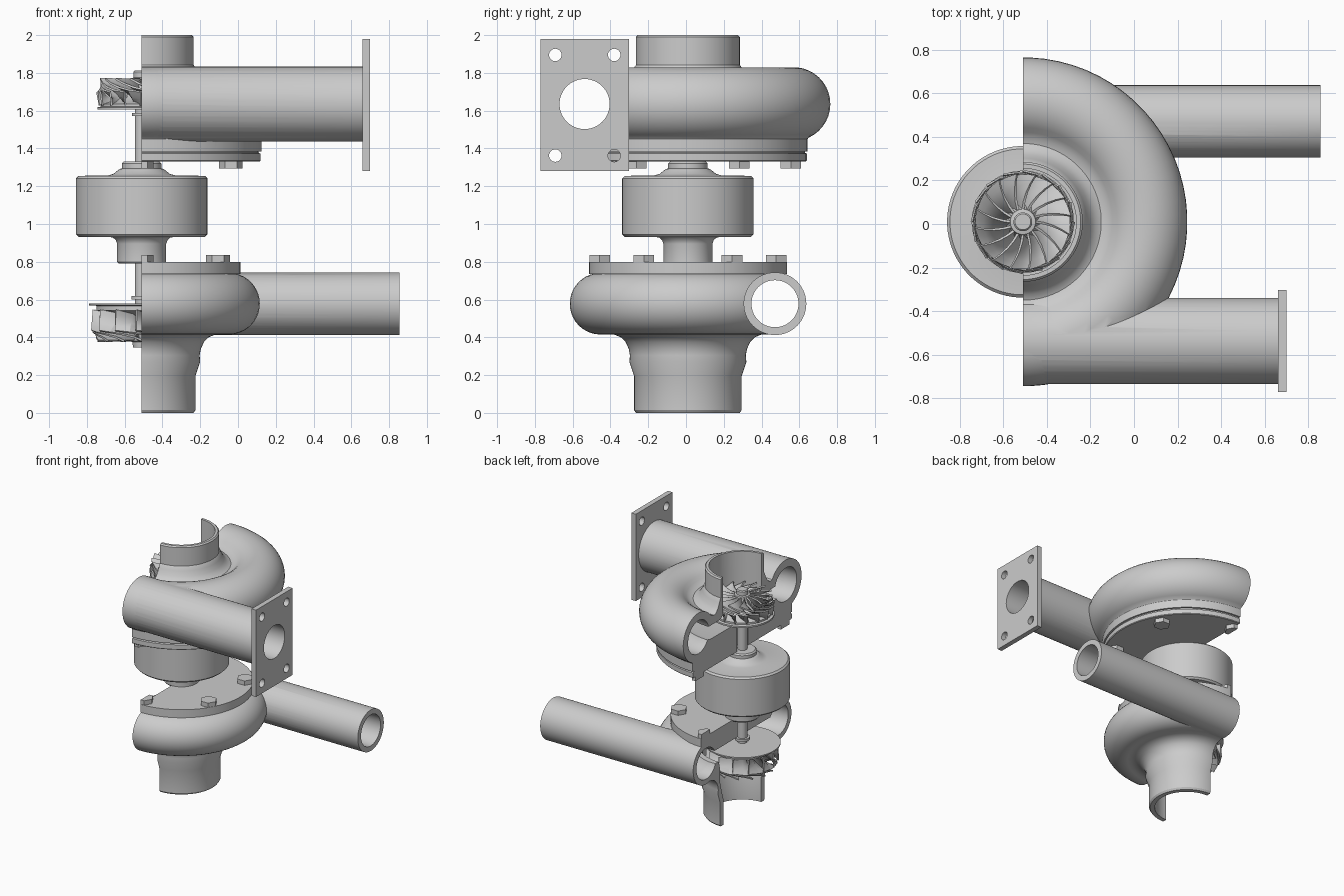
import bpy, bmesh
from math import sin, cos, pi, radians
from mathutils import Matrix, Vector

if "Cube" in bpy.data.objects:
    bpy.data.objects.remove(bpy.data.objects["Cube"])

AX, AY = -0.51, 0.01          # rotor axis; housings are cut open at x = AX


def new_obj(name, bm):
    bmesh.ops.recalc_face_normals(bm, faces=bm.faces)
    me = bpy.data.meshes.new(name)
    bm.to_mesh(me)
    bm.free()
    ob = bpy.data.objects.new(name, me)
    bpy.context.collection.objects.link(ob)
    return ob


def revolve(name, prof, steps=72):
    """Solid of revolution round the rotor axis from (radius, z) points."""
    bm = bmesh.new()
    rot = Matrix.Rotation(pi / steps, 3, 'Z')
    vs = [bm.verts.new(rot @ Vector((r, 0, z))) for r, z in prof]
    es = [bm.edges.new(p) for p in zip(vs, vs[1:])]
    if prof[0][0] > 0:
        es.append(bm.edges.new((vs[-1], vs[0])))
    bmesh.ops.spin(bm, geom=vs + es, axis=(0, 0, 1), cent=(0, 0, 0),
                   angle=2 * pi, steps=steps)
    bmesh.ops.remove_doubles(bm, verts=bm.verts, dist=1e-5)
    bmesh.ops.translate(bm, verts=bm.verts, vec=(AX, AY, 0))
    return new_obj(name, bm)


def arc(r, z, rad, a0, a1, n=22):
    return [(r + rad * cos(radians(a0 + (a1 - a0) * i / n)),
             z + rad * sin(radians(a0 + (a1 - a0) * i / n))) for i in range(n + 1)]


def rod_x(name, x0, x1, y, z, r, seg=56):
    bm = bmesh.new()
    m = Matrix.Translation(((x0 + x1) / 2, y, z)) @ Matrix.Rotation(pi / 2, 4, 'Y')
    bmesh.ops.create_cone(bm, cap_ends=True, segments=seg, radius1=r, radius2=r,
                          depth=x1 - x0, matrix=m)
    return new_obj(name, bm)


def box(name, lo, hi):
    bm = bmesh.new()
    lo, hi = Vector(lo), Vector(hi)
    bmesh.ops.create_cube(bm, size=1, matrix=Matrix.Translation((lo + hi) / 2)
                          @ Matrix.Diagonal((*(hi - lo), 1)))
    return new_obj(name, bm)


def combine(ob, ops):
    """Apply boolean (operation, helper) pairs, then remove the helpers."""
    for op, other in ops:
        m = ob.modifiers.new(op, 'BOOLEAN')
        m.operation, m.solver, m.object = op, 'EXACT', other
        other.hide_render = True
    bake(ob)
    for h in {o for _, o in ops}:
        bpy.data.objects.remove(h)
    return ob


def bake(ob):
    dg = bpy.context.evaluated_depsgraph_get()
    me = bpy.data.meshes.new_from_object(ob.evaluated_get(dg))
    ob.modifiers.clear()
    ob.data = me


def half_cutter():
    return box("half_cutter", (-3, -3, -1), (AX, 3, 3))


def bolts(name, r, z0, z1):
    bm = bmesh.new()
    for a in (-90, -30, 30, 90):
        p = (AX + r * cos(radians(a)), AY + r * sin(radians(a)), (z0 + z1) / 2)
        before = set(bm.verts)
        res = bmesh.ops.create_cone(bm, cap_ends=True, segments=6, radius1=0.063,
                                    radius2=0.063, depth=z1 - z0)
        # hexagon corner points along x
        bmesh.ops.rotate(bm, verts=res['verts'], cent=(0, 0, 0),
                         matrix=Matrix.Rotation(pi / 2, 3, 'Z'))
        bmesh.ops.translate(bm, verts=res['verts'], vec=p)
    return combine(new_obj(name, bm), [('DIFFERENCE', half_cutter())])


def blades(name, count, hub, shroud, twist):
    """Curved blades lofted between a hub curve and a shroud curve."""
    bm = bmesh.new()
    n = len(hub)
    for k in range(count):
        rows = []
        for i, (h, s) in enumerate(zip(hub, shroud)):
            t = i / (n - 1)
            row = []
            for j in range(5):
                u = j / 4
                r, z = h[0] + (s[0] - h[0]) * u, h[1] + (s[1] - h[1]) * u
                a = 2 * pi * k / count + radians(twist) * (t ** 1.3 - 0.35 * u * (1 - t))
                row.append(bm.verts.new((AX + r * cos(a), AY + r * sin(a), z)))
            rows.append(row)
        for a, b in zip(rows, rows[1:]):
            for j in range(4):
                bm.faces.new((a[j], a[j + 1], b[j + 1], b[j]))
    ob = new_obj(name, bm)
    m = ob.modifiers.new("thick", 'SOLIDIFY')
    m.thickness, m.offset = 0.011, 0
    bake(ob)


# Upper housing: scroll, inlet collar, tangential pipe
UZ = 1.635
upper = revolve("upper_scroll_housing",
    [(0, 1.385), (0.635, 1.385), (0.635, 1.45)] + arc(0.56, UZ, 0.195, -66, 140) +
    [(0.385, 1.742), (0.36, 1.735), (0.335, 1.745), (0.31, 1.775), (0.292, 1.81),
     (0.283, 1.832), (0.275, 1.842), (0.275, 1.99), (0.265, 2.0), (0, 2.0)])
cav = revolve("upper_cavity",
    [(0, 2.1), (0.245, 2.1), (0.245, 1.70), (0.27, 1.68), (0.31, 1.67)] +
    arc(0.56, UZ, 0.133, 165, -150, 36) +
    [(0.40, 1.56), (0.07, 1.56), (0.07, 1.3), (0, 1.3)])
combine(upper, [
    ('UNION', rod_x("pipe", -0.8, 0.67, -0.537, UZ, 0.198)),
    ('DIFFERENCE', cav),
    ('DIFFERENCE', rod_x("bore", -0.75, 1, -0.537, UZ, 0.1325)),
    ('DIFFERENCE', half_cutter())])

# Square pipe flange with four bolt holes
flange = box("upper_pipe_flange", (0.66, -0.77, 1.28), (0.70, -0.303, 1.98))
combine(flange, [('DIFFERENCE', rod_x("h", 0.5, 1, -0.537, UZ, 0.1325))] +
        [('DIFFERENCE', rod_x("h", 0.5, 1, y, z, 0.033, 24))
         for y in (-0.692, -0.38) for z in (1.362, 1.895)])

# Upper backplate and its bolts
plate = revolve("upper_backplate", [(0.07, 1.33), (0.625, 1.33), (0.63, 1.335),
    (0.63, 1.372), (0.62, 1.378), (0.62, 1.39), (0.07, 1.39)])
combine(plate, [('DIFFERENCE', half_cutter())])
bolts("upper_bolts", 0.545, 1.295, 1.335)

# Lower housing: scroll, flared downpipe, tangential pipe
LZ = 0.578
lower = revolve("lower_scroll_housing",
    [(0, 0.745), (0.42, 0.745)] + arc(0.463, LZ, 0.163, 88, -105) +
    [(0.385, 0.413), (0.355, 0.40), (0.33, 0.375), (0.314, 0.34), (0.307, 0.305),
     (0.31, 0.27), (0.285, 0.195), (0.285, 0.015), (0.275, 0), (0, 0)])
cav = revolve("lower_cavity",
    [(0, -0.1), (0.24, -0.1), (0.24, 0.20), (0.265, 0.28), (0.285, 0.36),
     (0.29, 0.50), (0.31, 0.535)] + arc(0.463, LZ, 0.122, 202, 510, 36) +
    [(0.30, 0.64), (0.06, 0.64), (0.06, 0.9), (0, 0.9)])
combine(lower, [
    ('UNION', rod_x("pipe", -0.8, 0.855, 0.471, LZ, 0.166)),
    ('DIFFERENCE', cav),
    ('DIFFERENCE', rod_x("bore", -0.75, 1, 0.471, LZ, 0.1245)),
    ('DIFFERENCE', half_cutter())])

# Lower backplate and its bolts
plate = revolve("lower_backplate", [(0.06, 0.735), (0.525, 0.735), (0.525, 0.80), (0.06, 0.80)])
combine(plate, [('DIFFERENCE', half_cutter())])
bolts("lower_bolts", 0.467, 0.795, 0.835)

# Central bearing body
revolve("bearing_body", [(0, 0.79), (0.122, 0.79), (0.13, 0.80), (0.13, 0.895), (0.137, 0.915),
    (0.152, 0.928), (0.175, 0.932), (0.335, 0.932), (0.348, 0.945), (0.348, 1.242),
    (0.335, 1.255), (0.18, 1.257), (0.15, 1.265), (0.125, 1.285), (0.118, 1.29),
    (0.105, 1.295), (0.105, 1.32), (0.095, 1.33), (0, 1.33)])

# Shaft with collars
revolve("rotor_shaft", [(0, 0.35), (0.036, 0.35), (0.036, 0.60), (0.055, 0.60), (0.055, 0.62),
    (0.036, 0.62), (0.036, 1.572), (0.052, 1.572), (0.052, 1.588), (0.036, 1.588),
    (0.036, 1.80), (0, 1.80)], 32)

# Upper wheel
revolve("upper_wheel_hub", [(0, 1.605), (0.235, 1.605), (0.235, 1.618), (0.215, 1.622),
    (0.215, 1.636), (0.16, 1.65), (0.11, 1.675), (0.075, 1.715), (0.058, 1.772),
    (0.043, 1.775), (0.043, 1.805), (0.036, 1.812), (0, 1.812)])
blades("upper_wheel_blades", 16,
       [(0.052, 1.765), (0.068, 1.72), (0.10, 1.675), (0.15, 1.645), (0.225, 1.628)],
       [(0.222, 1.768), (0.218, 1.745), (0.22, 1.725), (0.228, 1.71), (0.236, 1.70)], 45)

# Lower wheel
revolve("lower_wheel_hub", [(0, 0.58), (0.28, 0.58), (0.28, 0.57), (0.24, 0.567), (0.24, 0.542),
    (0.16, 0.525), (0.11, 0.49), (0.08, 0.44), (0.065, 0.38), (0.05, 0.375),
    (0.045, 0.345), (0, 0.345)])
blades("lower_wheel_blades", 14,
       [(0.06, 0.385), (0.075, 0.44), (0.105, 0.49), (0.155, 0.525), (0.26, 0.545)],
       [(0.238, 0.38), (0.242, 0.40), (0.25, 0.415), (0.258, 0.425), (0.265, 0.435)], -45)

# Smooth shading with crisp edges
bpy.ops.object.select_all(action='DESELECT')
for ob in bpy.data.objects:
    ob.select_set(True)
    bpy.context.view_layer.objects.active = ob
bpy.ops.object.shade_smooth_by_angle(angle=radians(30))
